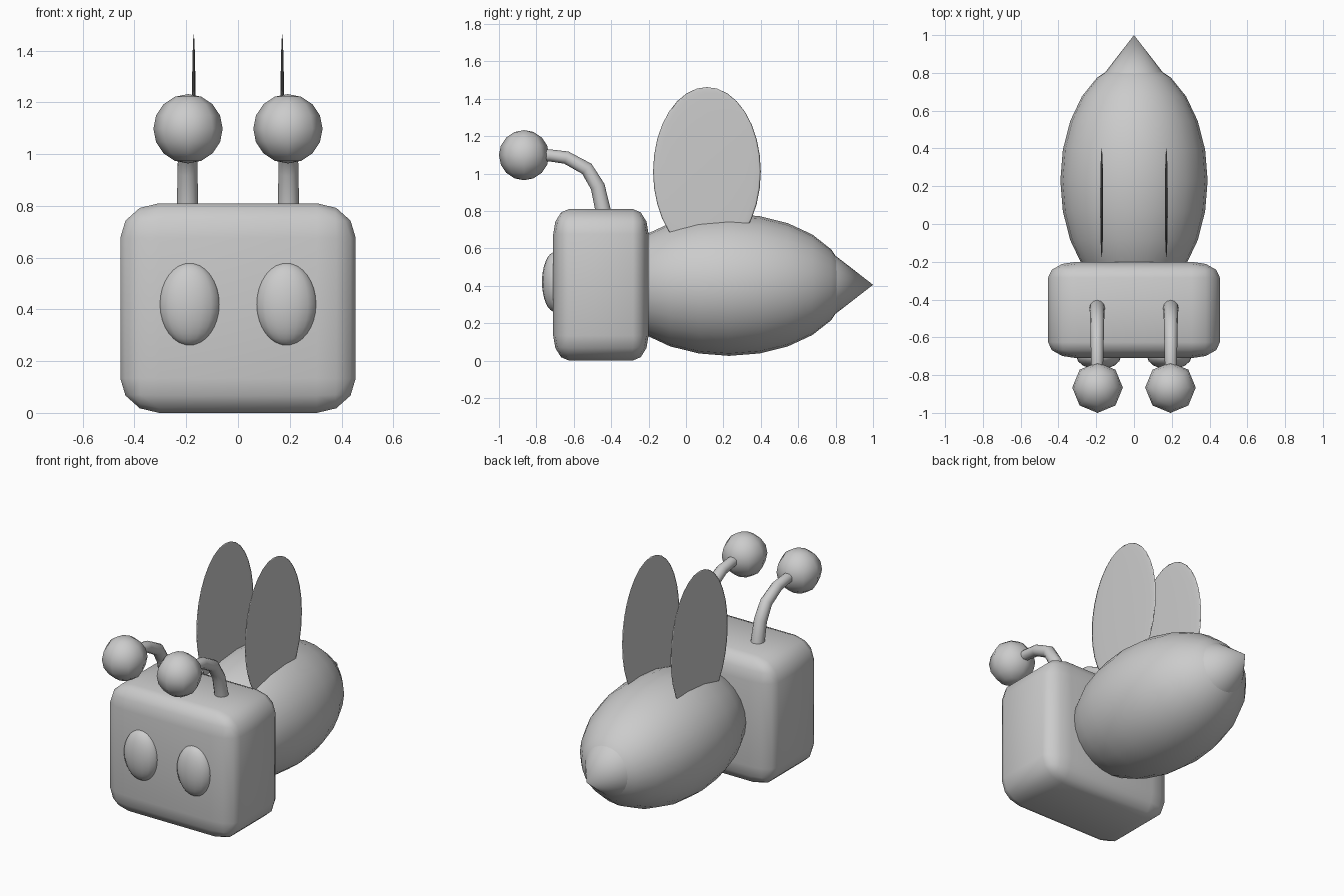
import bpy, bmesh, math
from mathutils import Vector, Matrix

if "Cube" in bpy.data.objects:
    bpy.data.objects.remove(bpy.data.objects["Cube"])

grey = bpy.data.materials.new("light_grey")
grey.diffuse_color = (0.6, 0.6, 0.6, 1)
grey.use_nodes = True
grey.node_tree.nodes["Principled BSDF"].inputs["Base Color"].default_value = grey.diffuse_color


def finish(bm, name, angle=None):
    """Turn a bmesh into a named, shaded object."""
    bmesh.ops.recalc_face_normals(bm, faces=bm.faces[:])
    for f in bm.faces:
        f.smooth = True
    if angle:
        for e in bm.edges:
            if len(e.link_faces) == 2 and e.calc_face_angle() > math.radians(angle):
                e.smooth = False
    me = bpy.data.meshes.new(name)
    bm.to_mesh(me)
    bm.free()
    me.materials.append(grey)
    ob = bpy.data.objects.new(name, me)
    bpy.context.collection.objects.link(ob)
    return ob


def ellipsoid(name, centre, radii, segs, rings, along_y=False):
    bm = bmesh.new()
    bmesh.ops.create_uvsphere(bm, u_segments=segs, v_segments=rings, radius=1)
    if along_y:
        bmesh.ops.rotate(bm, verts=bm.verts, matrix=Matrix.Rotation(-math.pi / 2, 3, 'X'))
    bmesh.ops.scale(bm, verts=bm.verts, vec=radii)
    bmesh.ops.translate(bm, verts=bm.verts, vec=centre)
    return finish(bm, name)


def tube(name, path, r0, r1, sides=12):
    """Tapered tube following a path in the yz plane."""
    bm = bmesh.new()
    rings = []
    for i, p in enumerate(path):
        t = (path[min(i + 1, len(path) - 1)] - path[max(i - 1, 0)]).normalized()
        across = Vector((1, 0, 0))
        up = t.cross(across)
        r = r0 + (r1 - r0) * i / (len(path) - 1)
        rings.append([bm.verts.new(p + r * (math.cos(a) * across + math.sin(a) * up))
                      for a in (2 * math.pi * k / sides for k in range(sides))])
    for a, b in zip(rings, rings[1:]):
        for k in range(sides):
            n = (k + 1) % sides
            bm.faces.new((a[k], a[n], b[n], b[k]))
    bm.faces.new(rings[0])
    bm.faces.new(rings[-1])
    return finish(bm, name, 50)


# Head: rounded block, bevelled before it is stretched
bm = bmesh.new()
bmesh.ops.create_cube(bm, size=1)
bmesh.ops.bevel(bm, geom=bm.edges[:], offset=0.165, segments=3, profile=0.5, affect='EDGES')
bmesh.ops.scale(bm, verts=bm.verts, vec=(0.91, 0.51, 0.81))
bmesh.ops.translate(bm, verts=bm.verts, vec=(0, -0.455, 0.405))
finish(bm, "head")

# Body and pointed tail
ellipsoid("body", (0, 0.23, 0.405), (0.39, 0.63, 0.38), 24, 12, along_y=True)
bm = bmesh.new()
bmesh.ops.create_cone(bm, cap_ends=True, segments=24, radius1=0.155, radius2=0, depth=0.2)
bmesh.ops.rotate(bm, verts=bm.verts, matrix=Matrix.Rotation(-math.pi / 2, 3, 'X'))
bmesh.ops.translate(bm, verts=bm.verts, vec=(0, 0.9, 0.405))
finish(bm, "stinger", 50)

# Paired parts
for side, s in (("left", -1), ("right", 1)):
    ellipsoid(side + "_wing", (s * 0.171, 0.112, 1.01), (0.008, 0.288, 0.452), 24, 16)
    ellipsoid(side + "_eye", (s * 0.187, -0.70, 0.42), (0.118, 0.07, 0.16), 16, 16)
    path = [(-0.43, 0.72), (-0.445, 0.81), (-0.472, 0.93), (-0.53, 1.025),
            (-0.64, 1.085), (-0.73, 1.097), (-0.85, 1.1)]
    tube(side + "_antenna", [Vector((s * 0.195, y, z)) for y, z in path], 0.043, 0.03)
    ellipsoid(side + "_antenna_ball", (s * 0.193, -0.866, 1.098), (0.134, 0.134, 0.134), 8, 8)
